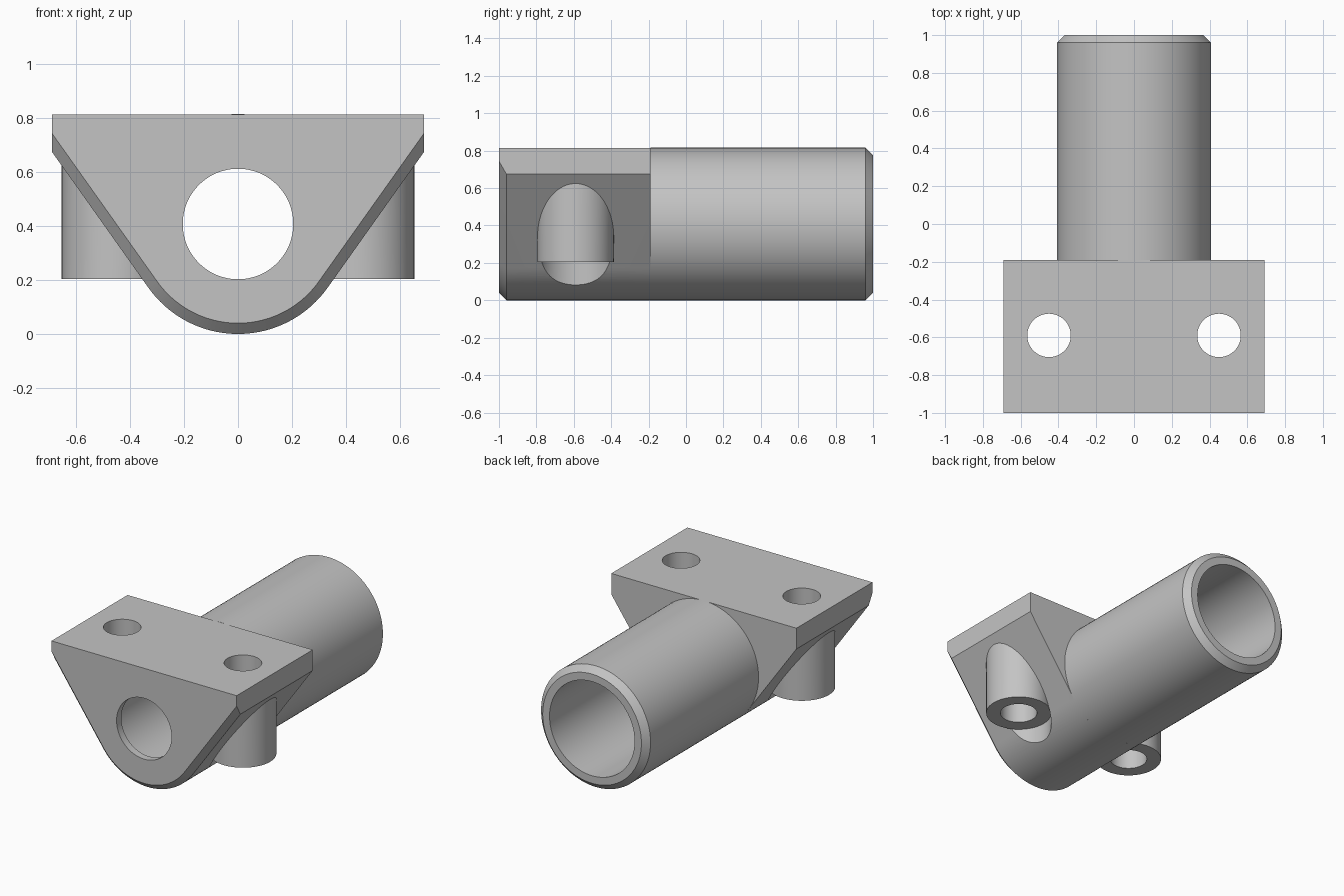
import bpy, bmesh, math
from mathutils import Matrix, Vector

cube = bpy.data.objects.get("Cube")
if cube:
    bpy.data.objects.remove(cube, do_unlink=True)

R = 0.408            # tube radius, also height of its axis
BORE = 0.317
HALF_W, TOP, SIDE_Z = 0.69, 0.815, 0.675
FRONT, BACK, REAR = -1.0, -0.19, 1.0
CHAMFER = 0.04
BOSS_X, BOSS_Y, BOSS_R, BOSS_Z = 0.45, -0.59, 0.204, 0.204

grey = bpy.data.materials.new("light grey")
grey.use_nodes = True
colour = (0.55, 0.55, 0.55, 1)
grey.diffuse_color = colour
grey.node_tree.nodes["Principled BSDF"].inputs["Base Color"].default_value = colour


def make(name, bm):
    bmesh.ops.recalc_face_normals(bm, faces=bm.faces)
    mesh = bpy.data.meshes.new(name)
    bm.to_mesh(mesh)
    bm.free()
    mesh.materials.append(grey)
    obj = bpy.data.objects.new(name, mesh)
    bpy.context.collection.objects.link(obj)
    return obj


def loft(bm, rings, caps=True):
    """Bridge closed rings of points into a skin."""
    loops = [[bm.verts.new(p) for p in ring] for ring in rings]
    n = len(loops[0])
    for a, b in zip(loops, loops[1:]):
        for i in range(n):
            j = (i + 1) % n
            bm.faces.new((a[i], a[j], b[j], b[i]))
    if caps:
        bm.faces.new(loops[0])
        bm.faces.new(loops[-1])


def cylinder(name, radius, start, end):
    start, end = Vector(start), Vector(end)
    axis = end - start
    turn = axis.to_track_quat('Z', 'Y').to_matrix().to_4x4()
    bm = bmesh.new()
    bmesh.ops.create_cone(bm, cap_ends=True, segments=96, radius1=radius, radius2=radius,
                          depth=axis.length, matrix=Matrix.Translation((start + end) / 2) @ turn)
    return make(name, bm)


def combine(target, tool, operation):
    mod = target.modifiers.new(operation.title(), 'BOOLEAN')
    mod.operation, mod.solver, mod.object = operation, 'EXACT', tool
    bpy.context.view_layer.objects.active = target
    bpy.ops.object.modifier_apply(modifier=mod.name)
    bpy.data.objects.remove(tool, do_unlink=True)


def section(y, inset):
    """Flat top, short sides, slopes running tangent into a round bottom."""
    reach = math.hypot(HALF_W, SIDE_Z - R)
    tangent = math.atan2(SIDE_Z - R, HALF_W) - math.acos(R / reach)
    side = SIDE_Z - inset / math.sin(tangent)
    r, steps = R - inset, 40
    pts = [(-HALF_W, TOP), (HALF_W, TOP), (HALF_W, side)]
    for i in range(steps + 1):
        a = tangent - (math.pi + 2 * tangent) * i / steps
        pts.append((r * math.cos(a), R + r * math.sin(a)))
    pts.append((-HALF_W, side))
    return [(x, y, z) for x, z in pts]


# Mounting block with chamfered lower front edge
bm = bmesh.new()
loft(bm, [section(FRONT, CHAMFER), section(FRONT + CHAMFER, 0), section(BACK, 0)])
block = make("mounting_block", bm)

# Bolt bosses, the clearance below them and the bolt holes
for s in (-1, 1):
    x = s * BOSS_X

    def upright(name, radius, low, high):
        return cylinder(name, radius, (x, BOSS_Y, low), (x, BOSS_Y, high))

    combine(block, upright("boss", BOSS_R, -0.1, 0.72), 'UNION')
    combine(block, upright("clearance", BOSS_R + 0.0005, -0.2, BOSS_Z), 'DIFFERENCE')
    combine(block, upright("bolt_hole", 0.115, -0.3, 1), 'DIFFERENCE')

# Main bore and the smaller front opening
combine(block, cylinder("bore", BORE, (0, FRONT + 0.05, R), (0, 0, R)), 'DIFFERENCE')
combine(block, cylinder("opening", 0.205, (0, FRONT - 0.1, R), (0, -0.5, R)), 'DIFFERENCE')

# Hollow tube with chamfered rear rim
bm = bmesh.new()
profile = [(R, BACK), (R, REAR - CHAMFER), (R - CHAMFER, REAR), (BORE, REAR), (BORE, BACK)]
N = 96
loft(bm, [[(r * math.cos(math.tau * i / N), y, R + r * math.sin(math.tau * i / N))
           for i in range(N)] for r, y in profile + profile[:1]], caps=False)
bmesh.ops.remove_doubles(bm, verts=bm.verts, dist=0.00001)
tube = make("tube", bm)

# Smooth round surfaces, crisp edges
for obj in (block, tube):
    bpy.ops.object.select_all(action='DESELECT')
    obj.select_set(True)
    bpy.context.view_layer.objects.active = obj
    bpy.ops.object.shade_smooth_by_angle(angle=math.radians(25))
